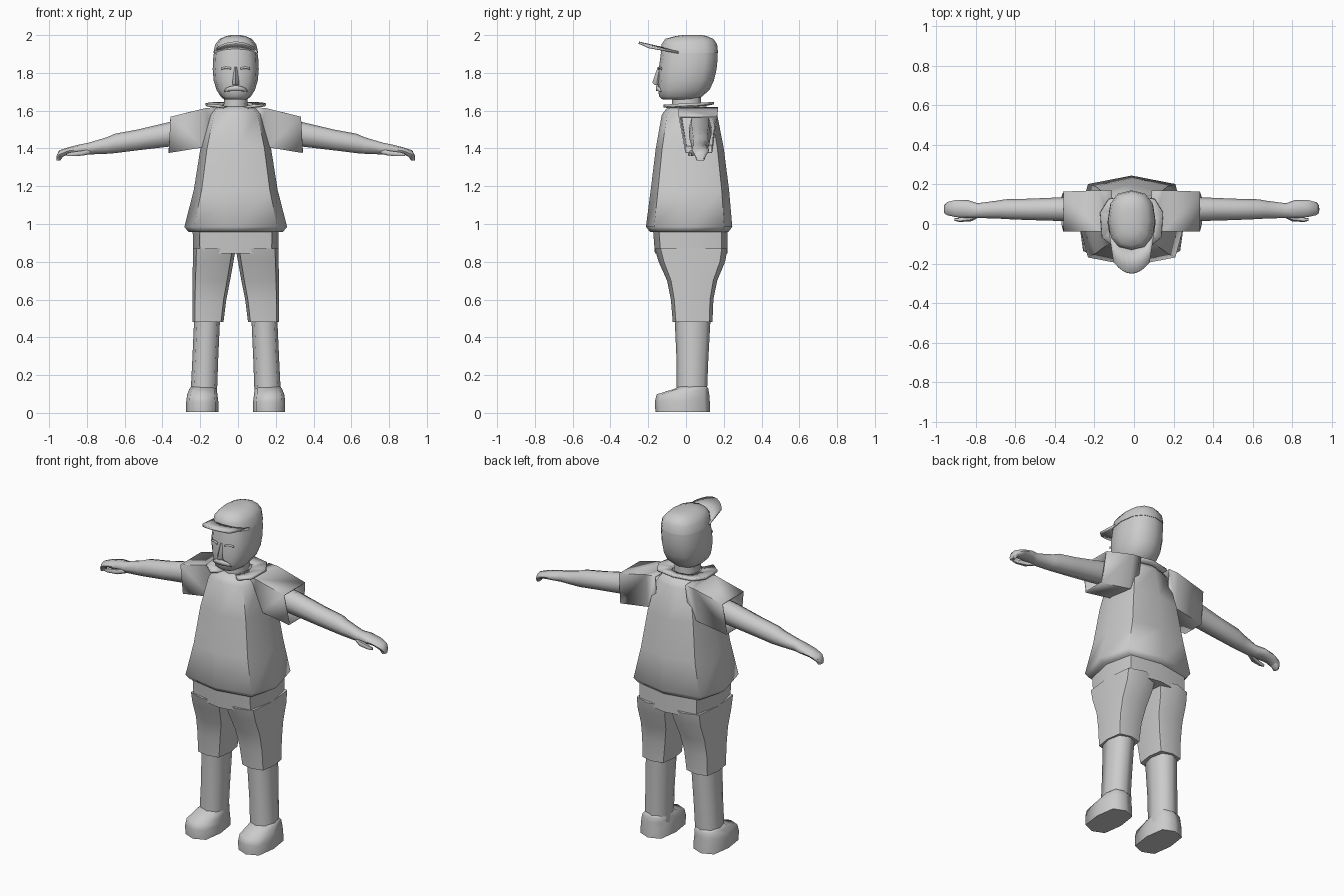
import bpy, bmesh, math

CX = -0.012  # body centre line
grey = bpy.data.materials.new("plain grey")
grey.diffuse_color = (0.6, 0.6, 0.6, 1)


def finish(name, bm, angle=60, thick=0):
    bmesh.ops.recalc_face_normals(bm, faces=bm.faces)
    me = bpy.data.meshes.new(name)
    bm.to_mesh(me)
    bm.free()
    me.materials.append(grey)
    ob = bpy.data.objects.new(name, me)
    bpy.context.collection.objects.link(ob)
    if thick:
        mod = ob.modifiers.new("thickness", "SOLIDIFY")
        mod.thickness = thick
        mod.offset = 0
    bpy.ops.object.select_all(action="DESELECT")
    ob.select_set(True)
    bpy.context.view_layer.objects.active = ob
    bpy.ops.object.shade_smooth_by_angle(angle=math.radians(angle))
    return ob


def skin(name, rings, closed=True, caps=True, angle=60, thick=0):
    """Bridge a list of point rings (or open rows) with quads."""
    bm = bmesh.new()
    vs = [[bm.verts.new(p) for p in r] for r in rings]
    n = len(vs[0])
    for a, b in zip(vs, vs[1:]):
        for i in range(n if closed else n - 1):
            j = (i + 1) % n
            bm.faces.new((a[i], a[j], b[j], b[i]))
    if caps and closed:
        bm.faces.new(vs[0])
        bm.faces.new(vs[-1])
    return finish(name, bm, angle, thick)


def power(v, p):
    return math.copysign(abs(v) ** p, v) if abs(v) > 1e-6 else 0.0


def loft(name, rows, n=8, p=0.6, side=0, angle=60, along_x=False):
    """rows: (position, min a, max a, min b, max b); rounded cross-sections."""
    rings = []
    for t, a0, a1, b0, b1 in rows:
        ring = []
        for i in range(n):
            w = 2 * math.pi * i / n
            a = (a0 + a1) / 2 + (a1 - a0) / 2 * power(math.cos(w), p)
            b = (b0 + b1) / 2 + (b1 - b0) / 2 * power(math.sin(w), p)
            x, y, z = (t, a, b) if along_x else (a, b, t)
            ring.append((CX + (side * x if side else x), y, z))
        rings.append(ring)
    return skin(name, rings, angle=angle)


def strip(name, f, g, n, thick):
    """Curved plate between two edge functions of u in -1..1."""
    us = [-1 + 2 * i / n for i in range(n + 1)]
    return skin(name, [[f(u) for u in us], [g(u) for u in us]],
                closed=False, angle=40, thick=thick)


# Shirt body, flared to the hem
loft("shirt", [
    (0.958, -0.25, 0.25, -0.19, 0.225), (0.985, -0.272, 0.272, -0.212, 0.245),
    (1.18, -0.222, 0.222, -0.187, 0.228), (1.40, -0.187, 0.187, -0.16, 0.2),
    (1.58, -0.142, 0.142, -0.128, 0.165), (1.615, -0.115, 0.115, -0.1, 0.14),
    (1.625, -0.06, 0.06, -0.06, 0.09)])

# Shorts: seat plus two legs
loft("shorts_seat", [
    (0.845, -0.226, 0.226, -0.165, 0.22), (0.975, -0.228, 0.228, -0.175, 0.22)], p=0.5)
for s, tag in ((-1, "right"), (1, "left")):
    loft(tag + "_shorts_leg", [
        (0.48, 0.065, 0.23, -0.07, 0.14), (0.60, 0.05, 0.23, -0.08, 0.145),
        (0.70, 0.03, 0.229, -0.1, 0.165), (0.80, 0.012, 0.227, -0.145, 0.207),
        (0.87, 0.0, 0.226, -0.165, 0.22)], p=0.5, side=s)
    # Bare lower leg
    loft(tag + "_leg", [
        (0.08, 0.1, 0.24, -0.05, 0.11), (0.28, 0.093, 0.23, -0.05, 0.118),
        (0.50, 0.083, 0.22, -0.06, 0.13)], p=0.75, side=s)
    # Shoe
    loft(tag + "_shoe", [
        (0.005, 0.092, 0.262, -0.162, 0.128), (0.06, 0.092, 0.262, -0.165, 0.126),
        (0.098, 0.097, 0.257, -0.155, 0.123), (0.128, 0.1, 0.245, -0.06, 0.118),
        (0.14, 0.11, 0.235, -0.04, 0.11)], p=0.62, side=s)
    # Short sleeve, open at the cuff
    sections = [(0.10, -0.03, 0.165, 1.615, 0.0, 0.14, 1.43),
                (0.16, -0.035, 0.167, 1.61, 0.0, 0.14, 1.41),
                (0.345, -0.035, 0.16, 1.565, 0.0, 0.135, 1.38)]
    skin(tag + "_sleeve",
         [[(CX + s * x, a, zt), (CX + s * x, b, zt),
           (CX + s * (x + 0.01), d, zb), (CX + s * (x + 0.01), c, zb)]
          for x, a, b, zt, c, d, zb in sections], caps=False, angle=30, thick=0.01)
    # Arm and hand
    loft(tag + "_arm", [
        (0.12, 0.015, 0.135, 1.44, 1.58), (0.35, 0.015, 0.135, 1.41, 1.54),
        (0.52, 0.02, 0.128, 1.39, 1.50), (0.64, 0.025, 0.125, 1.375, 1.478),
        (0.68, 0.028, 0.118, 1.372, 1.46), (0.78, 0.03, 0.105, 1.368, 1.43),
        (0.83, 0.03, 0.122, 1.372, 1.42), (0.89, 0.035, 0.122, 1.368, 1.405),
        (0.935, 0.045, 0.11, 1.345, 1.39), (0.948, 0.055, 0.095, 1.337, 1.362)],
        p=0.85, side=s, along_x=True)
    loft(tag + "_thumb", [
        (0.77, 0.035, 0.07, 1.368, 1.40), (0.81, 0.014, 0.05, 1.36, 1.39),
        (0.87, 0.01, 0.032, 1.358, 1.382), (0.895, 0.016, 0.03, 1.36, 1.374)],
        n=6, p=0.9, side=s, along_x=True)
    # Fingertips curled down
    loft(tag + "_fingertips", [
        (1.335, 0.93, 0.95, 0.055, 0.095), (1.37, 0.905, 0.945, 0.045, 0.11)],
        p=0.8, side=s)
    # Narrow eye crease
    strip(tag + "_eye",
          lambda u: (CX + s * (0.05 + 0.025 * u), -0.139 + 0.007 * u, 1.823 - 0.006 * u * u),
          lambda u: (CX + s * (0.05 + 0.025 * u), -0.136 + 0.007 * u, 1.832 - 0.006 * u * u),
          4, 0.006)

# Neck and head
loft("neck", [(1.56, -0.07, 0.07, -0.075, 0.08), (1.70, -0.058, 0.058, -0.075, 0.08)], p=0.8)
loft("head", [
    (1.66, -0.062, 0.062, -0.125, 0.06), (1.675, -0.08, 0.08, -0.142, 0.085),
    (1.71, -0.102, 0.102, -0.148, 0.125), (1.76, -0.117, 0.117, -0.147, 0.148),
    (1.82, -0.122, 0.122, -0.145, 0.162), (1.88, -0.119, 0.119, -0.136, 0.168),
    (1.93, -0.112, 0.112, -0.13, 0.166)], n=12, p=0.8)

# Cap crown and brim
loft("cap_crown", [
    (1.905, -0.119, 0.119, -0.134, 0.17), (1.95, -0.109, 0.109, -0.13, 0.165),
    (1.98, -0.085, 0.085, -0.11, 0.145), (1.995, -0.05, 0.05, -0.055, 0.11),
    (2.0, -0.025, 0.025, -0.015, 0.08)], n=12, p=0.8)
strip("cap_brim",
      lambda u: (CX + 0.114 * u, -0.12 + 0.08 * u * u, 1.93 - 0.022 * u * u),
      lambda u: (CX + 0.09 * u, -0.25 + 0.055 * u * u, 1.96 - 0.024 * u * u), 8, 0.012)

# Nose and moustache
loft("nose", [
    (1.735, -0.018, 0.018, -0.165, -0.13), (1.75, -0.018, 0.018, -0.178, -0.13),
    (1.83, -0.007, 0.007, -0.15, -0.13)], n=4, p=1)
strip("moustache",
      lambda u: (CX + 0.06 * u, -0.153 + 0.022 * u * u, 1.705 - 0.005 * u * u),
      lambda u: (CX + 0.05 * u, -0.153 + 0.02 * u * u, 1.733 - 0.016 * u * u), 6, 0.014)


# Shirt collar, open at the front
def collar_edge(rx, ry, z):
    def edge(u):
        w = math.pi / 2 + u * math.radians(155)
        return (CX + rx * power(math.cos(w), 0.7), 0.01 + ry * power(math.sin(w), 0.7),
                z + 0.008 * math.sin(w))
    return edge


strip("collar", collar_edge(0.075, 0.08, 1.622), collar_edge(0.162, 0.138, 1.632), 8, 0.014)
